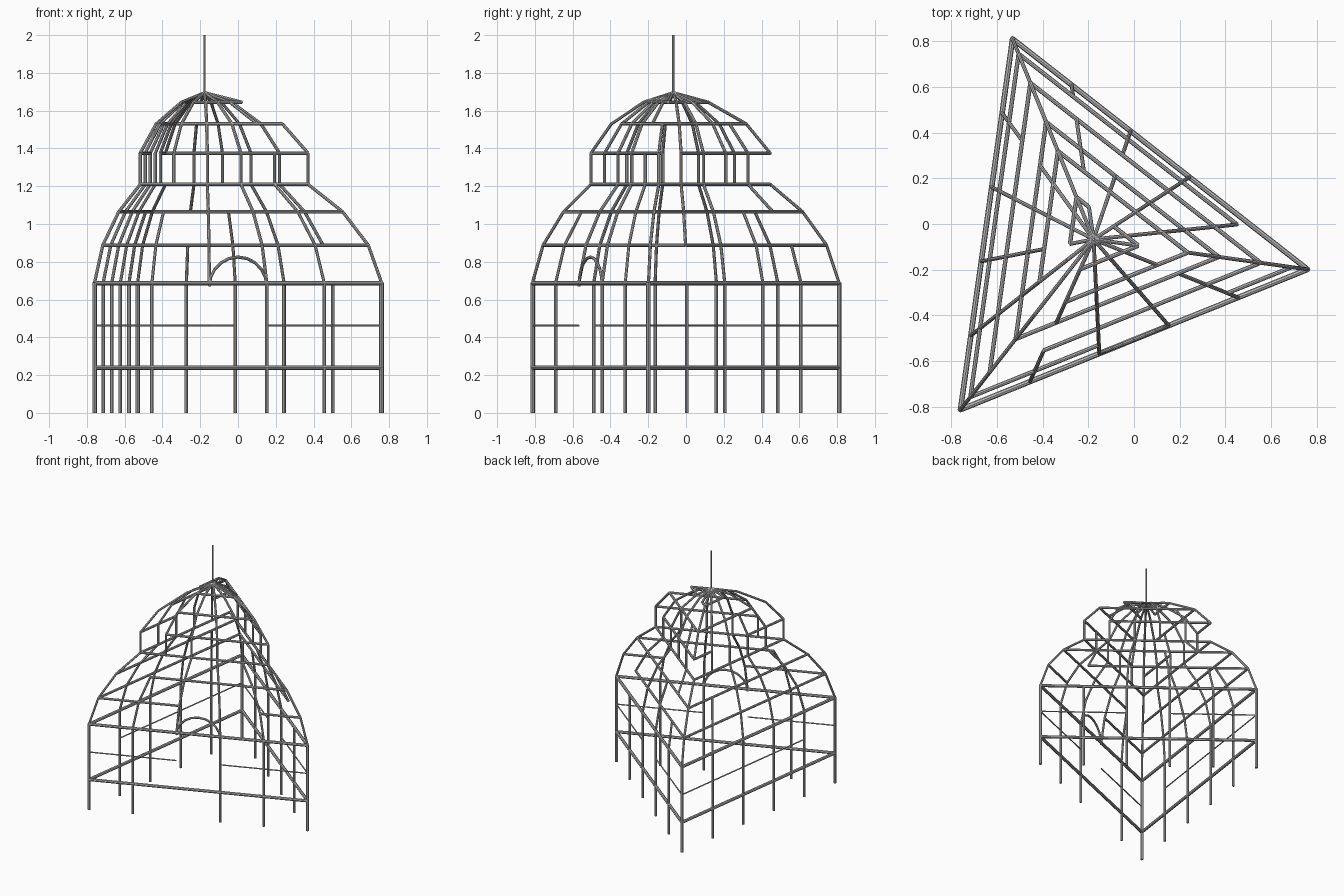
import bpy, bmesh, math
from mathutils import Vector

old = bpy.data.objects.get("Cube")
if old:
    bpy.data.objects.remove(old)

steel = bpy.data.materials.new("grey steel")
steel.use_nodes = True
GREY = (0.5, 0.5, 0.5, 1)
steel.diffuse_color = GREY
steel.node_tree.nodes["Principled BSDF"].inputs["Base Color"].default_value = GREY

CENTRE = Vector((-0.177, -0.067, 0))
RADIUS = 0.946
DIVISIONS = 5
CORNERS = [Vector((math.cos(a), math.sin(a), 0)) * RADIUS
           for a in (math.radians(d) for d in (232, 352, 112))]


def node(index, scale, z):
    """Point on the triangular plan, counted round from the front left corner."""
    side, step = divmod(index % (3 * DIVISIONS), DIVISIONS)
    p = CORNERS[side].lerp(CORNERS[(side + 1) % 3], step / DIVISIONS)
    return CENTRE + p * scale + Vector((0, 0, z))


def make_bars(name, bars, sides=8):
    """Join straight tubes (start, end, radius) into one object."""
    bm = bmesh.new()
    for a, b, r in bars:
        d = b - a
        m = d.to_track_quat('Z', 'Y').to_matrix().to_4x4()
        m.translation = (a + b) / 2
        bmesh.ops.create_cone(bm, cap_ends=True, segments=sides, radius1=r,
                              radius2=r, depth=d.length, matrix=m)
    mesh = bpy.data.meshes.new(name)
    bm.to_mesh(mesh)
    bm.free()
    mesh.materials.append(steel)
    ob = bpy.data.objects.new(name, mesh)
    bpy.context.scene.collection.objects.link(ob)


def make_ring(name, scale, z, r, gaps=()):
    make_bars(name, [(node(i, scale, z), node(i + 1, scale, z), r)
                     for i in range(3 * DIVISIONS) if i not in gaps])


# Wall posts, with one left out at the doorway
make_bars("wall_posts", [(node(i, 1, 0), node(i, 1, 0.69),
                          0.012 if i % DIVISIONS == 0 else 0.0095)
                         for i in range(3 * DIVISIONS) if i != 2])

# Wall rails
make_ring("lower_rail", 1, 0.24, 0.012)
make_ring("middle_rail", 1, 0.462, 0.005, (2, 7, 14))
make_ring("eaves_rail", 1, 0.687, 0.012)

# Roof rings: scale, height, open bays
LEVELS = [(1, 0.69, None), (0.925, 0.888, (2, 3, 5)), (0.78, 1.065, (0,)),
          (0.585, 1.21, ()), (0.585, 1.375, (0, 5, 11, 12)),
          (0.44, 1.53, (0, 14)), (0.21, 1.645, (0, 7, 8, 13, 14)),
          (0, 1.695, None)]
for n, (scale, z, gaps) in enumerate(LEVELS):
    if gaps is not None:
        make_ring("roof_ring_%d" % n, scale, z, 0.0095, gaps)

# Roof ribs, with the open stretches left out as (rib, tier)
OPEN = {(8, 2), (9, 1), (9, 5), (13, 5), (11, 2), (1, 2),
        (4, 4), (5, 5), (6, 0), (10, 3)}
ribs = []
for i in range(3 * DIVISIONS):
    for t in range(len(LEVELS) - 1):
        if (i, t) not in OPEN:
            ribs.append((node(i, *LEVELS[t][:2]), node(i, *LEVELS[t + 1][:2]), 0.0085))
make_bars("roof_ribs", ribs)

# Door arch set in the front wall
left, right = node(2, 1, 0.67), node(3, 1, 0.67)
mid, half = (left + right) / 2, (right - left) / 2
STEPS = 10
arch = [mid - half * math.cos(math.pi * k / STEPS)
        + Vector((0, 0, 0.155 * math.sin(math.pi * k / STEPS)))
        for k in range(STEPS + 1)]
make_bars("door_arch", [(a, b, 0.0085) for a, b in zip(arch, arch[1:])])

# Mast on the peak
peak = CENTRE + Vector((0, 0, 1.69))
make_bars("mast", [(peak, CENTRE + Vector((0, 0, 2)), 0.006)])
